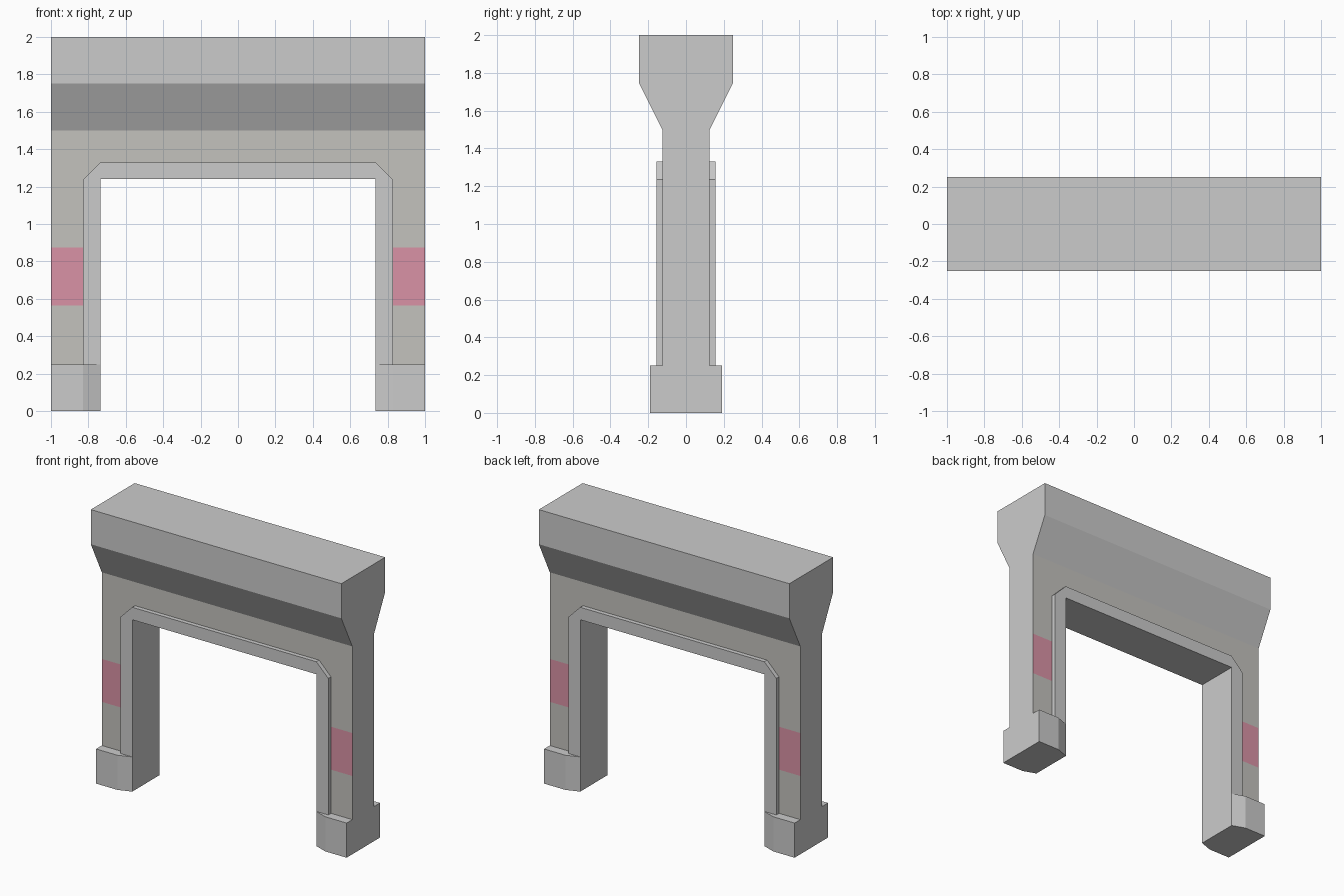
import bpy, bmesh
from mathutils import Vector

if "Cube" in bpy.data.objects:
    bpy.data.objects.remove(bpy.data.objects["Cube"])


def material(name, rgb):
    m = bpy.data.materials.new(name)
    m.diffuse_color = (*rgb, 1)
    m.use_nodes = True
    m.node_tree.nodes["Principled BSDF"].inputs["Base Color"].default_value = m.diffuse_color
    return m


def prism(name, points, start, sweep):
    """Extrude a closed outline (points mapped by start) along the sweep vector."""
    bm = bmesh.new()
    verts = [bm.verts.new(start(a, b)) for a, b in points]
    face = bm.faces.new(verts)
    ext = bmesh.ops.extrude_face_region(bm, geom=[face], use_keep_orig=True)
    moved = [g for g in ext["geom"] if isinstance(g, bmesh.types.BMVert)]
    bmesh.ops.translate(bm, verts=moved, vec=Vector(sweep))
    bmesh.ops.recalc_face_normals(bm, faces=bm.faces[:])
    mesh = bpy.data.meshes.new(name)
    bm.to_mesh(mesh)
    bm.free()
    obj = bpy.data.objects.new(name, mesh)
    bpy.context.collection.objects.link(obj)
    return obj


IN, TRIM = 0.735, 0.83           # opening half width, trim outer half width
OPEN_Z, TRIM_Z, BASE_Z = 1.24, 1.33, 0.25
WALL, RAISED = 0.125, 0.156      # half depths of wall and trim
BAND = (0.565, 0.875)            # coloured band on the legs

# Gate frame: side profile swept across, with extra levels for the band
half = [(WALL, 0), (WALL, BAND[0]), (WALL, BAND[1]), (WALL, 1.5), (0.25, 1.75), (0.25, 2)]
profile = half + [(-y, z) for y, z in reversed(half)]
frame = prism("gate_frame", profile, lambda y, z: (-1, y, z), (2, 0, 0))
for mat in (material("stone", (0.8, 0.8, 0.8)),
            material("dark_panel", (0.55, 0.54, 0.51)),
            material("red_band", (0.70, 0.29, 0.38))):
    frame.data.materials.append(mat)
for f in frame.data.polygons:
    if abs(f.normal.y) > 0.95 and f.center.z < 1.5:
        f.material_index = 2 if BAND[0] < f.center.z < BAND[1] else 1

# Doorway cut through the frame
cutter = prism("doorway_cutter",
               [(-IN, -0.5), (IN, -0.5), (IN, OPEN_Z), (-IN, OPEN_Z)],
               lambda x, z: (x, -0.5, z), (0, 1, 0))
cutter.hide_render = True
mod = frame.modifiers.new("doorway", 'BOOLEAN')
mod.operation = 'DIFFERENCE'
mod.solver = 'EXACT'
mod.object = cutter
bpy.context.view_layer.objects.active = frame
bpy.ops.object.modifier_apply(modifier=mod.name)
bpy.data.objects.remove(cutter)

# Raised trim and feet on front and back
trim_half = [(IN, OPEN_Z), (IN, BASE_Z), (TRIM, BASE_Z), (TRIM, OPEN_Z - 0.005), (IN, TRIM_Z)]
trim = trim_half + [(-x, z) for x, z in reversed(trim_half)]
foot = [(1, WALL), (1, 0.19), (TRIM, 0.19), (IN, RAISED), (IN, WALL)]
for side, s in (("front", -1), ("back", 1)):
    prism(f"{side}_trim", trim, lambda x, z: (x, s * WALL, z), (0, s * (RAISED - WALL), 0))
    for hand, h in (("left", -1), ("right", 1)):
        prism(f"{side}_{hand}_foot", foot, lambda x, y: (h * x, s * y, 0), (0, 0, BASE_Z))
